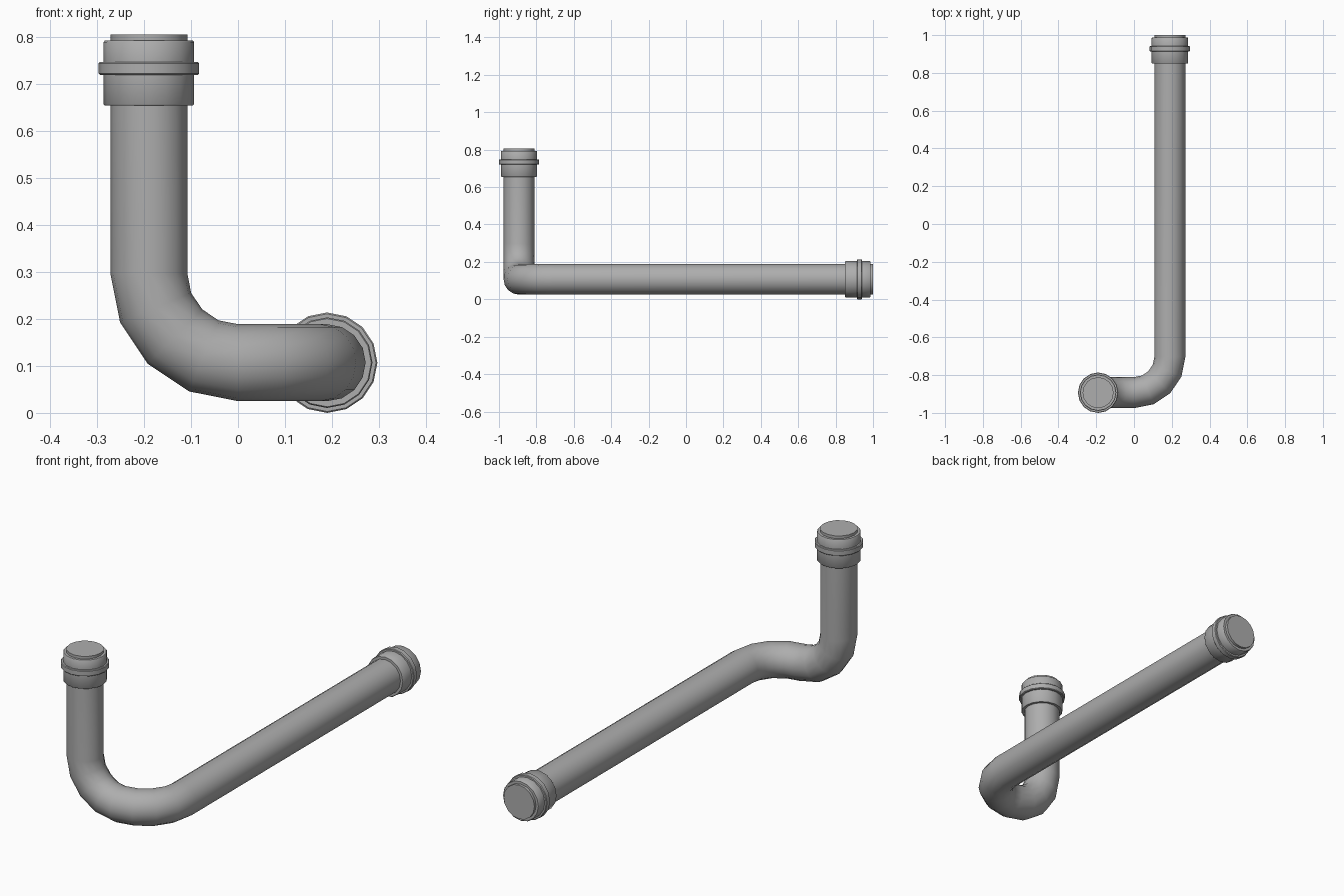
import bpy, bmesh
from math import pi, sin, cos
from mathutils import Vector, Matrix

cube = bpy.data.objects.get("Cube")
if cube:
    bpy.data.objects.remove(cube, do_unlink=True)

grey = bpy.data.materials.new("pipe grey")
grey.use_nodes = True
colour = (0.42, 0.42, 0.42, 1)
grey.diffuse_color = colour
grey.node_tree.nodes["Principled BSDF"].inputs["Base Color"].default_value = colour

SIDES = 16
R, BEND = 0.082, 0.19      # pipe radius, bend radius
CY, CZ = -0.893, 0.107     # front leg depth, floor pipe height
TOP, BACK = 0.806, 1.0     # open ends
X, Y, Z = Vector((1, 0, 0)), Vector((0, 1, 0)), Vector((0, 0, 1))


def loft(name, rings):
    """Skin rings given as (centre, axis u, axis v, radius), capping both ends."""
    bm = bmesh.new()
    loops = []
    for c, u, v, r in rings:
        angles = [2 * pi * i / SIDES for i in range(SIDES)]
        loops.append([bm.verts.new(c + r * (u * cos(a) + v * sin(a))) for a in angles])
    for a, b in zip(loops, loops[1:]):
        for i in range(SIDES):
            j = (i + 1) % SIDES
            bm.faces.new((a[i], a[j], b[j], b[i]))
    bm.faces.new(loops[0])
    bm.faces.new(loops[-1])
    bmesh.ops.recalc_face_normals(bm, faces=bm.faces)
    mesh = bpy.data.meshes.new(name)
    bm.to_mesh(mesh)
    bm.free()
    mesh.materials.append(grey)
    obj = bpy.data.objects.new(name, mesh)
    bpy.context.collection.objects.link(obj)
    bpy.ops.object.select_all(action="DESELECT")
    obj.select_set(True)
    bpy.context.view_layer.objects.active = obj
    bpy.ops.object.shade_smooth_by_angle(angle=pi / 4.5)
    return obj


# Pipe: down the upright, round to +x, then round to the back
rings = [(Vector((-BEND, CY, TOP)), X, Y, R)]
for i in range(5):
    a = pi / 2 * i / 4
    out = -X * cos(a) - Z * sin(a)
    rings.append((Vector((0, CY, CZ + BEND)) + BEND * out, -out, Y, R))
for i in range(1, 5):
    a = pi / 2 * i / 4
    out = X * sin(a) - Y * cos(a)
    rings.append((Vector((0, CY + BEND, CZ)) + BEND * out, Z, -out, R))
rings.append((Vector((BEND, BACK, CZ)), Z, -X, R))
loft("pipe", rings)

# Collar profile: (distance back from the pipe end, radius), with eased edges
collar = [(0.151, 0.080), (0.151, 0.094), (0.148, 0.0965),
          (0.086, 0.0965), (0.086, 0.104), (0.083, 0.107),
          (0.061, 0.107), (0.058, 0.104), (0.058, 0.0965),
          (0.016, 0.0965), (0.013, 0.094), (0.013, 0.080)]


def add_collar(name, end, axis, u, v):
    loft(name, [(end - axis * d, u, v, r) for d, r in collar])


add_collar("top_collar", Vector((-BEND, CY, TOP)), Z, X, Y)
add_collar("back_collar", Vector((BEND, BACK, CZ)), Y, Z, X)
